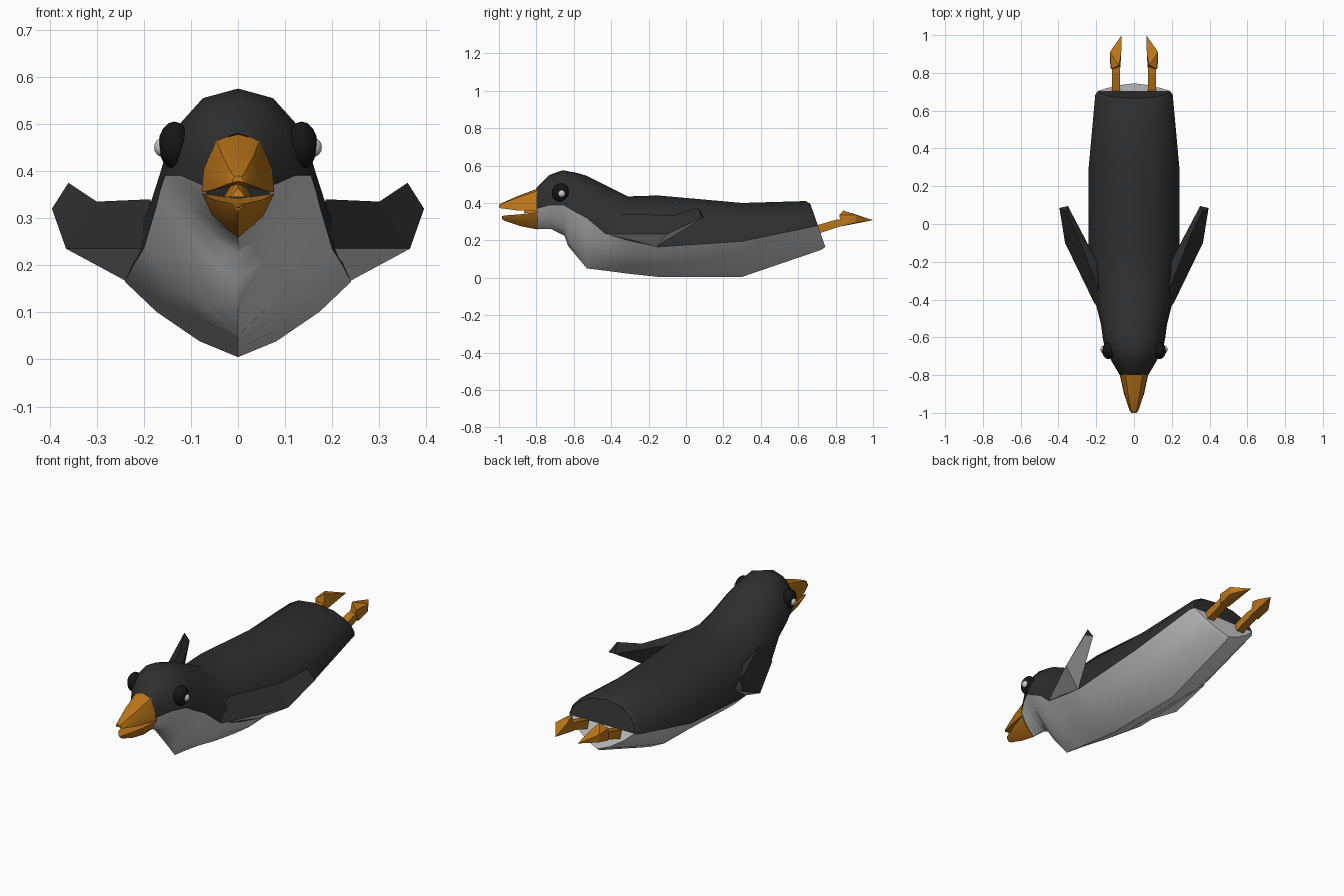
import bpy, bmesh, math
from mathutils import Vector

if "Cube" in bpy.data.objects:
    bpy.data.objects.remove(bpy.data.objects["Cube"])


def material(name, rgb):
    m = bpy.data.materials.new(name)
    m.diffuse_color = (*rgb, 1)
    m.use_nodes = True
    m.node_tree.nodes["Principled BSDF"].inputs["Base Color"].default_value = m.diffuse_color
    return m


BLACK = material("black", (0.028, 0.028, 0.028))
EYE = material("eye_black", (0.008, 0.008, 0.008))
ORANGE = material("orange", (0.5, 0.18, 0.01))


def make(name, verts, faces, mat=None, angle=None):
    me = bpy.data.meshes.new(name)
    me.from_pydata([tuple(v) for v in verts], [], faces)
    bm = bmesh.new()
    bm.from_mesh(me)
    bmesh.ops.recalc_face_normals(bm, faces=bm.faces)
    bm.to_mesh(me)
    bm.free()
    ob = bpy.data.objects.new(name, me)
    bpy.context.collection.objects.link(ob)
    if mat:
        me.materials.append(mat)
    if angle:
        bpy.ops.object.select_all(action='DESELECT')
        ob.select_set(True)
        bpy.context.view_layer.objects.active = ob
        bpy.ops.object.shade_smooth_by_angle(angle=math.radians(angle))
    return ob


def loft(name, rings, mat=None, closed=False, caps=(False, True), angle=40):
    n = len(rings[0])
    verts = [p for r in rings for p in r]
    faces = []
    for i in range(len(rings) - 1):
        for j in range(n if closed else n - 1):
            k = (j + 1) % n
            faces.append((i*n + j, i*n + k, (i+1)*n + k, (i+1)*n + j))
    if caps[0]:
        faces.append(tuple(range(n)))
    if caps[1]:
        faces.append(tuple(range(len(verts) - n, len(verts))))
    return make(name, verts, faces, mat, angle)


def hull(name, pts, mat):
    bm = bmesh.new()
    for p in pts:
        bm.verts.new(p)
    bmesh.ops.convex_hull(bm, input=bm.verts)
    me = bpy.data.meshes.new(name)
    bm.to_mesh(me)
    bm.free()
    me.materials.append(mat)
    ob = bpy.data.objects.new(name, me)
    bpy.context.collection.objects.link(ob)


# Body stations: y at top, y at bottom, top z, seam z, bottom z, half width
STATIONS = [
    (-.80, -.80, .48, .37, .26, .075),
    (-.73, -.72, .55, .39, .26, .12),
    (-.66, -.65, .575, .39, .225, .155),
    (-.58, -.63, .56, .36, .17, .165),
    (-.53, -.53, .545, .32, .05, .175),
    (-.43, -.43, .495, .235, .038, .20),
    (-.31, -.31, .435, .20, .022, .222),
    (-.15, -.15, .44, .165, .005, .24),
    (.30, .30, .40, .195, .005, .24),
    (.64, .725, .41, .275, .15, .205),
    (.665, .745, .395, .28, .165, .19),
]
UPPER = [(1, 0), (.95, .32), (.77, .62), (.48, .89), (0, 1)]
LOWER = [(1, 0), (.72, .4), (.34, .79), (0, 1)]


def section(st, prof, upper):
    yt, yb, zt, zs, zb, w = st
    half = []
    for u, v in prof:
        z = zs + v * ((zt if upper else zb) - zs)
        y = yt + (yb - yt) * (zt - z) / (zt - zb)
        half.append(Vector((u * w, y, z)))
    return half + [Vector((-p.x, p.y, p.z)) for p in reversed(half[:-1])]


loft("back", [section(s, UPPER, True) for s in STATIONS], BLACK)
loft("belly", [section(s, LOWER, False) for s in STATIONS])


# Beak: open upper and lower halves
def beak_ring(y, w, z_edge, z_ridge, z_mouth):
    d = z_ridge - z_edge
    return [(w, y, z_edge), (w * .95, y, z_edge + d * .4), (w * .6, y, z_edge + d * .9),
            (0, y, z_ridge), (-w * .6, y, z_edge + d * .9),
            (-w * .95, y, z_edge + d * .4), (-w, y, z_edge), (0, y, z_mouth)]


loft("upper_beak", [beak_ring(-.79, .077, .355, .478, .37),
                    beak_ring(-.9, .053, .36, .437, .375),
                    beak_ring(-.99, .022, .372, .397, .378),
                    beak_ring(-1.0, .012, .375, .39, .378)],
     ORANGE, True, (True, True), 30)
loft("lower_beak", [[(w, y, ze), (w * .7, y, ze - (ze - zb) * .5), (0, y, zb),
                     (-w * .7, y, ze - (ze - zb) * .5), (-w, y, ze), (0, y, ze - .01)]
                    for y, w, ze, zb in [(-.79, .077, .352, .258),
                                         (-.88, .055, .34, .275),
                                         (-.97, .024, .333, .305),
                                         (-.985, .012, .33, .315)]],
     ORANGE, True, (True, True), 30)
# Throat and tongue fill the mouth
hull("tongue", [(x, y, z) for x, y, z in
                [(-.03, -.79, .345), (.03, -.79, .345), (0, -.79, .395),
                 (-.015, -.87, .345), (.015, -.87, .345), (0, -.86, .365)]], ORANGE)


# Eyes
def ball(name, loc, scale, mat=None):
    bpy.ops.mesh.primitive_uv_sphere_add(segments=12, ring_count=8, location=loc)
    ob = bpy.context.object
    ob.name = name
    ob.scale = scale
    bpy.ops.object.transform_apply(location=False, rotation=False, scale=True)
    if mat:
        ob.data.materials.append(mat)
    bpy.ops.object.shade_smooth_by_angle(angle=math.radians(60))


for s, side in ((1, "left"), (-1, "right")):
    ball("eye_" + side, (s * .135, -.67, .455), (.034, .046, .05), EYE)
    ball("eye_glint_" + side, (s * .16, -.665, .45), (.018, .02, .02))

    # Flipper: dark plate with a light underside
    A, B, C, D, E, F, G, R = [(s * x, y, z) for x, y, z in [
        (.205, -.43, .235), (.365, -.10, .235), (.395, .085, .32), (.36, .065, .375),
        (.30, -.06, .335), (.185, -.35, .34), (.235, -.16, .165), (.20, -.19, .31)]]
    T = (s * .35, .095, .325)
    make("flipper_" + side, [A, B, C, D, E, F, R, T, G],
         [(0, 1, 4, 5), (1, 2, 3, 4), (5, 4, 6), (4, 3, 7, 6), (3, 2, 7), (6, 7, 8)], BLACK)
    make("flipper_underside_" + side, [A, B, C, T, G],
         [(0, 1, 4), (1, 2, 3, 4)])

    # Leg and webbed foot trailing behind
    hull("leg_" + side, [(s * x, y, z) for x in (.075, .117) for y, z in
                         [(.69, .23), (.68, .275), (.80, .31), (.84, .315), (.84, .28)]], ORANGE)
    hull("foot_" + side, [(s * x, y, z) for x, y, z in [
        (.072, .83, .275), (.125, .83, .275), (.08, .84, .36), (.12, .82, .335),
        (.128, .91, .335), (.125, .91, .295), (.065, 1.0, .308), (.068, .90, .34)]], ORANGE)
